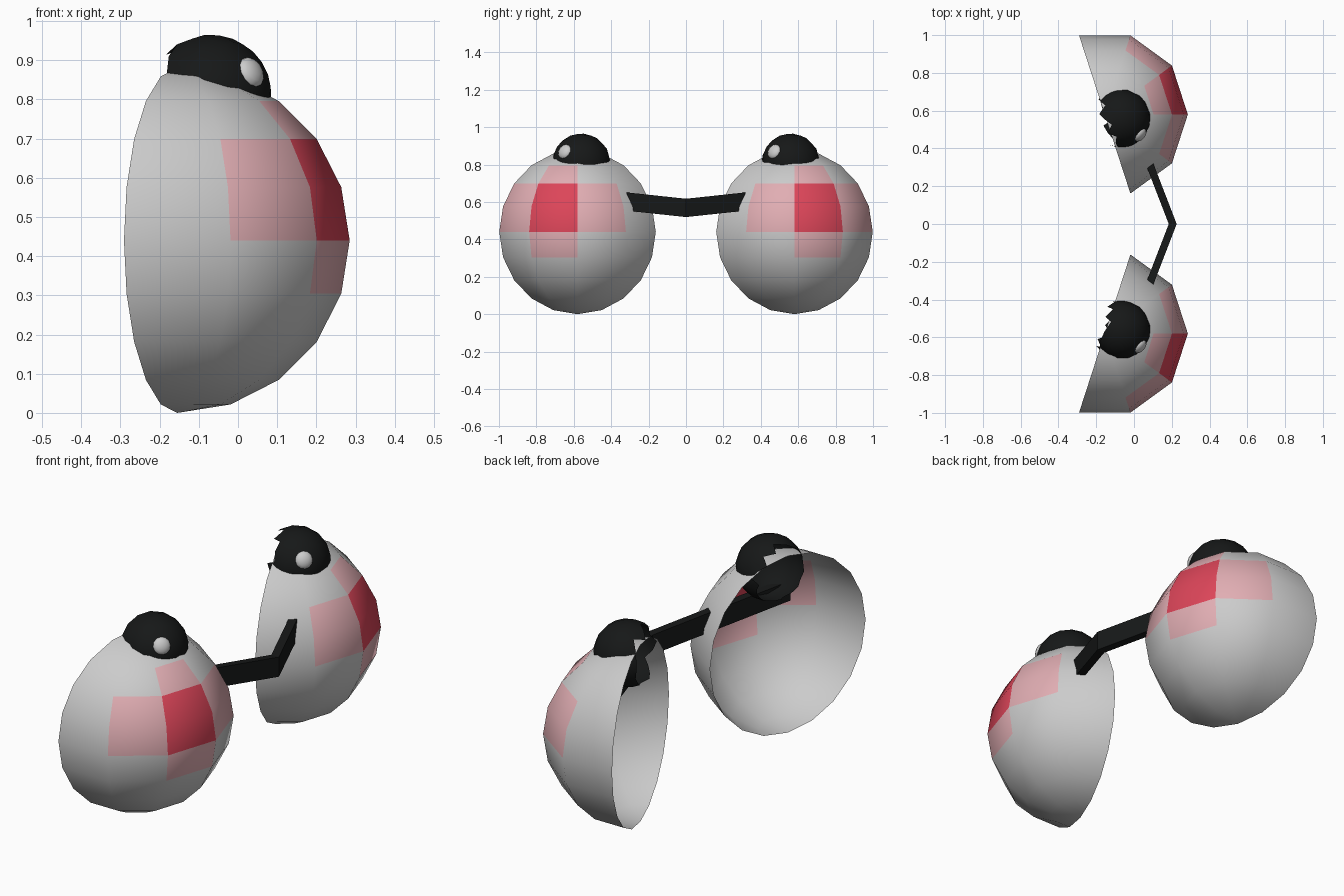
import bpy, bmesh, math
from mathutils import Vector, Matrix

if "Cube" in bpy.data.objects:
    bpy.data.objects.remove(bpy.data.objects["Cube"])

R = 0.44
STEP = math.radians(36)
TILT = math.radians(18)


def material(name, r, g, b):
    m = bpy.data.materials.new(name)
    m.diffuse_color = (r, g, b, 1)
    m.use_nodes = True
    m.node_tree.nodes["Principled BSDF"].inputs["Base Color"].default_value = m.diffuse_color
    return m


WHITE = material("pale", 0.78, 0.77, 0.77)
PINK = material("pink", 0.75, 0.42, 0.45)
RED = material("red", 0.72, 0.06, 0.1)
BLACK = material("black", 0.008, 0.009, 0.009)


def finish(bm, name, mats, smooth=True):
    bmesh.ops.recalc_face_normals(bm, faces=bm.faces[:])
    for f in bm.faces:
        f.smooth = smooth
    me = bpy.data.meshes.new(name)
    bm.to_mesh(me)
    bm.free()
    for m in mats:
        me.materials.append(m)
    ob = bpy.data.objects.new(name, me)
    bpy.context.collection.objects.link(ob)
    return ob


def cup(side, label):
    # Open half sphere: five 36 degree wedges, ten rings, poles up and down
    centre = Vector((-0.155, 0.58 * side, R))
    bm = bmesh.new()
    rings = []
    for e in range(-4, 5):
        el = e * math.radians(18)
        rings.append([bm.verts.new(centre + R * Vector((
            math.cos(el) * math.cos(a * STEP),
            side * math.cos(el) * math.sin(a * STEP),
            math.sin(el)))) for a in range(-2, 4)])
    for e in range(8):
        for a in range(5):
            lo, hi = rings[e], rings[e + 1]
            f = bm.faces.new((lo[a], lo[a + 1], hi[a + 1], hi[a]))
            # Blush patch on the outer upper front
            if a == 2 and e in (4, 5):
                f.material_index = 2
            elif (a == 2 and e in (3, 6)) or (a in (1, 3) and e in (4, 5)):
                f.material_index = 1
    for ring, z in ((rings[0], -R), (rings[-1], R)):
        pole = bm.verts.new(centre + Vector((0, 0, z)))
        for a in range(5):
            bm.faces.new((ring[a], ring[a + 1], pole))
    finish(bm, label + "_cup", [WHITE, PINK, RED])
    return centre


def head(side, label, cup_centre):
    # Dark ball on top, its back faces missing behind the cup's rim plane
    centre = Vector((-0.07, 0.56 * side, 0.81))
    axis = Vector((math.cos(TILT), side * math.sin(TILT), 0))
    bm = bmesh.new()
    mat = (Matrix.Translation(centre) @ Matrix.Rotation(math.radians(-40), 4, 'Z')
           @ Matrix.Rotation(math.radians(65), 4, 'Y'))
    bmesh.ops.create_uvsphere(bm, u_segments=16, v_segments=10, radius=0.156, matrix=mat)
    gone = [f for f in bm.faces
            if (f.calc_center_median() - cup_centre).dot(axis) < 0]
    bmesh.ops.delete(bm, geom=gone, context='FACES')
    finish(bm, label + "_head", [BLACK])

    # Flattened pale eye lying on the head surface
    out = Vector((0.105, -0.09, 0.06)).normalized()
    bm = bmesh.new()
    mat = (Matrix.Translation(centre + out * 0.146)
           @ out.to_track_quat('Z', 'Y').to_matrix().to_4x4()
           @ Matrix.Diagonal((0.042, 0.042, 0.024, 1)))
    bmesh.ops.create_uvsphere(bm, u_segments=12, v_segments=8, radius=1, matrix=mat)
    finish(bm, label + "_eye", [WHITE])


for side, label in ((-1, "left"), (1, "right")):
    head(side, label, cup(side, label))

# Bent bar joining the cups, running on inside both of them
bm = bmesh.new()
sections = []
for x, y, z in ((-0.065, -0.7, 0.643), (0.205, 0, 0.568), (-0.065, 0.7, 0.643)):
    sections.append([bm.verts.new((x + dx, y, z + dz)) for dx, dz in
                     ((-0.021, -0.049), (0.021, -0.049), (0.021, 0.049), (-0.021, 0.049))])
for s, t in zip(sections, sections[1:]):
    for i in range(4):
        j = (i + 1) % 4
        bm.faces.new((s[i], s[j], t[j], t[i]))
bm.faces.new(sections[0])
bm.faces.new(sections[-1])
finish(bm, "bridge_bar", [BLACK], smooth=False)
